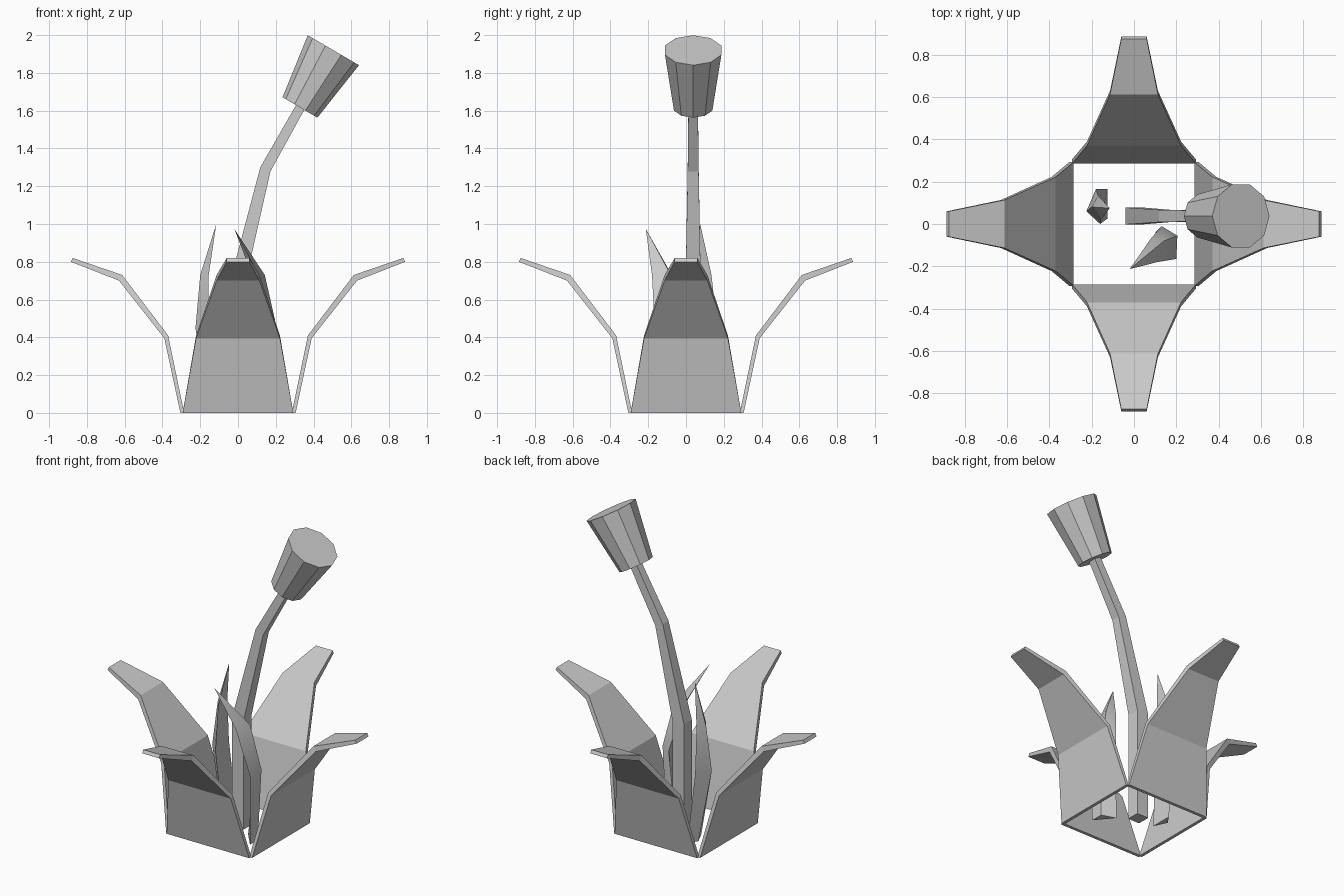
import bpy, bmesh, math
from mathutils import Vector, Matrix

cube = bpy.data.objects.get("Cube")
if cube:
    bpy.data.objects.remove(cube)

grey = bpy.data.materials.new("plain grey")
grey.use_nodes = True
colour = (0.6, 0.6, 0.6, 1)
grey.diffuse_color = colour
grey.node_tree.nodes["Principled BSDF"].inputs["Base Color"].default_value = colour


def loft(name, rings, tip=None, smooth=False):
    """Skin a closed body through equal rings, with flat caps or a pointed tip."""
    bm = bmesh.new()
    loops = [[bm.verts.new(p) for p in ring] for ring in rings]
    n = len(loops[0])
    for a, b in zip(loops, loops[1:]):
        for i in range(n):
            j = (i + 1) % n
            bm.faces.new((a[i], a[j], b[j], b[i]))
    bm.faces.new(loops[0][::-1])
    if tip:
        top = bm.verts.new(tip)
        for i in range(n):
            bm.faces.new((loops[-1][i], loops[-1][(i + 1) % n], top))
    else:
        bm.faces.new(loops[-1])
    bmesh.ops.recalc_face_normals(bm, faces=bm.faces)
    mesh = bpy.data.meshes.new(name)
    bm.to_mesh(mesh)
    bm.free()
    mesh.materials.append(grey)
    obj = bpy.data.objects.new(name, mesh)
    bpy.context.collection.objects.link(obj)
    if smooth:
        bpy.ops.object.select_all(action="DESELECT")
        obj.select_set(True)
        bpy.context.view_layer.objects.active = obj
        bpy.ops.object.shade_smooth_by_angle(angle=math.radians(60))
    return obj


# Outer petals: (inner radius, inner z, outer radius, outer z, half width)
petal_profile = [
    (0.285, 0, 0.305, 0, 0.293),
    (0.37, 0.41, 0.39, 0.395, 0.222),
    (0.613, 0.73, 0.63, 0.7, 0.113),
    (0.875, 0.82, 0.885, 0.8, 0.06),
]
for k, side in enumerate(("left", "back", "right", "front")):
    turn = Matrix.Rotation(k * math.pi / 2, 3, "Z")
    rings = [[turn @ Vector(p) for p in
              ((ri, -w, zi), (ro, -w, zo), (ro, w, zo), (ri, w, zi))]
             for ri, zi, ro, zo, w in petal_profile]
    loft(side + "_petal", rings)

# Tapered square stem: (x, z, width, lean)
stem_y = 0.038
stem_path = [(0, 0, 0.082, 0), (0, 0.7, 0.08, 0.12),
             (0.145, 1.29, 0.058, 0.39), (0.345, 1.645, 0.05, 0.53)]
rings = []
for x, z, w, lean in stem_path:
    h = w / 2
    dx, dz = h * math.cos(lean), h * math.sin(lean)
    rings.append([(x + s * dx, stem_y + t * h, z - s * dz)
                  for s, t in ((-1, -1), (1, -1), (1, 1), (-1, 1))])
loft("stem", rings)

# Ten-sided bloom tilted along the stem
base, top = Vector((0.328, stem_y, 1.617)), Vector((0.505, stem_y, 1.92))
axis = (top - base).normalized()
across = Vector((axis.z, 0, -axis.x))
rings = []
for centre, radius in ((base, 0.107), (top, 0.157)):
    rings.append([centre + radius * (math.cos(a) * across + math.sin(a) * Vector((0, 1, 0)))
                  for a in (i * math.tau / 10 for i in range(10))])
loft("bloom", rings)

# Inner leaves: height, then edge, ridge and edge of each section
leaves = {
    "back_inner_leaf": ([
        (0, (-0.126, 0.025), (-0.165, 0.11), (-0.125, 0.165)),
        (0.45, (-0.16, 0), (-0.225, 0.06), (-0.18, 0.165)),
        (0.73, (-0.155, 0.02), (-0.2, 0.08), (-0.17, 0.135)),
    ], (-0.115, 0.075, 1.0)),
    "front_inner_leaf": ([
        (0, (0.1, -0.04), (0.19, -0.07), (0.19, -0.15)),
        (0.45, (0.13, -0.01), (0.205, -0.055), (0.2, -0.165)),
        (0.73, (0.075, -0.075), (0.142, -0.08), (0.11, -0.18)),
    ], (-0.02, -0.213, 0.975)),
}
for name, (sections, tip) in leaves.items():
    rings = [[(x, y, z) for x, y in points] for z, *points in sections]
    loft(name, rings, tip, smooth=True)
